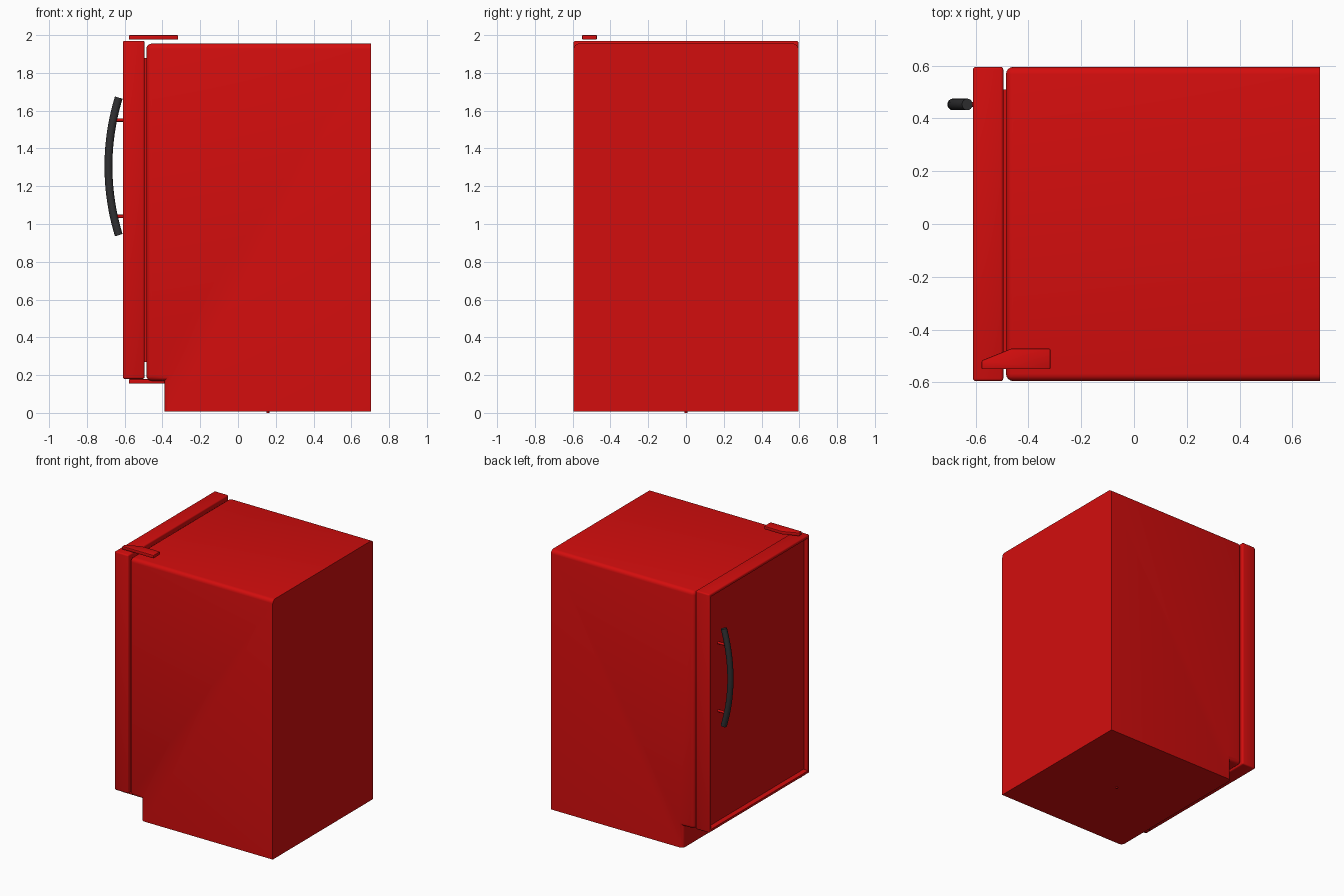
import bpy, bmesh, math
from mathutils import Matrix, Vector

cube = bpy.data.objects.get("Cube")
if cube:
    bpy.data.objects.remove(cube, do_unlink=True)


def material(name, rgb, rough):
    m = bpy.data.materials.new(name)
    m.use_nodes = True
    m.diffuse_color = (*rgb, 1)
    shader = m.node_tree.nodes["Principled BSDF"]
    shader.inputs["Base Color"].default_value = (*rgb, 1)
    shader.inputs["Roughness"].default_value = rough
    return m


RED = material("red enamel", (0.65, 0.004, 0.004), 0.5)
BLACK = material("dark handle grey", (0.03, 0.03, 0.032), 0.5)


def finish(bm, name, mat, smooth=True):
    bmesh.ops.recalc_face_normals(bm, faces=bm.faces)
    me = bpy.data.meshes.new(name)
    bm.to_mesh(me)
    bm.free()
    me.materials.append(mat)
    ob = bpy.data.objects.new(name, me)
    bpy.context.scene.collection.objects.link(ob)
    if smooth:
        bpy.ops.object.select_all(action="DESELECT")
        ob.select_set(True)
        bpy.context.view_layer.objects.active = ob
        bpy.ops.object.shade_smooth_by_angle(angle=math.radians(35))
    return ob


def bevel(bm, edges, width, segments):
    bmesh.ops.bevel(bm, geom=edges, offset=width, segments=segments,
                    profile=0.5, affect="EDGES", clamp_overlap=True)


def box(lo, hi):
    bm = bmesh.new()
    lo, hi = Vector(lo), Vector(hi)
    bmesh.ops.create_cube(bm, size=1)
    bmesh.ops.scale(bm, vec=hi - lo, verts=bm.verts)
    bmesh.ops.translate(bm, vec=(lo + hi) / 2, verts=bm.verts)
    return bm


def prism(points, direction):
    bm = bmesh.new()
    face = bm.faces.new([bm.verts.new(p) for p in points])
    out = bmesh.ops.extrude_face_region(bm, geom=[face])
    moved = [v for v in out["geom"] if isinstance(v, bmesh.types.BMVert)]
    bmesh.ops.translate(bm, vec=direction, verts=moved)
    bmesh.ops.recalc_face_normals(bm, faces=bm.faces)
    return bm


def rod(start, end, radius, name, mat):
    start, end = Vector(start), Vector(end)
    axis = end - start
    turn = axis.to_track_quat("Z", "Y").to_matrix().to_4x4()
    bm = bmesh.new()
    bmesh.ops.create_cone(bm, cap_ends=True, segments=12, radius1=radius,
                          radius2=radius, depth=axis.length,
                          matrix=Matrix.Translation((start + end) / 2) @ turn)
    return finish(bm, name, mat)


HALF = 0.595
BACK, FRONT, KICK = 0.705, -0.485, -0.39
FLOOR, STEP, TOP = 0.008, 0.17, 1.955

# Cabinet: stepped side profile with rounded front and top edges
outline = [(BACK, FLOOR), (KICK, FLOOR), (KICK, STEP),
           (FRONT, STEP), (FRONT, TOP), (BACK, TOP)]
bm = prism([(x, -HALF, z) for x, z in outline], (0, 2 * HALF, 0))
rounded = []
for e in bm.edges:
    a, b = (v.co for v in e.verts)
    mid = (a + b) / 2
    across = abs(a.y - b.y) > 0.1
    if across and mid.x < FRONT + 0.01:
        rounded.append(e)
    elif not across and mid.x < BACK - 0.01 and mid.z > FLOOR + 0.01:
        rounded.append(e)
bevel(bm, rounded, 0.028, 4)
finish(bm, "cabinet", RED)

# Levelling foot under the cabinet
rod((0.158, 0, 0), (0.158, 0, 0.02), 0.008, "foot", RED)

# Door: bevelled slab with a recessed outer panel
bm = box((-0.61, -HALF, 0.18), (-0.495, HALF, 1.97))
bevel(bm, bm.edges[:], 0.01, 3)
bm.normal_update()
panel = max((f for f in bm.faces if f.normal.x < -0.9), key=lambda f: f.calc_area())
bmesh.ops.inset_region(bm, faces=[panel], thickness=0.012, use_even_offset=True)
bmesh.ops.inset_region(bm, faces=[panel], thickness=0.012, depth=-0.025,
                       use_even_offset=True)
finish(bm, "door", RED)

# Seal between door and cabinet
finish(box((-0.5, -0.51, 0.27), (-0.48, 0.51, 1.88)), "door_seal", RED, False)

# Hinges: tapered plates above and below the door
for name, low, high, end in (("top_hinge", 1.976, 2.0, -0.317),
                             ("bottom_hinge", 0.155, 0.179, -0.38)):
    plan = [(-0.577, -0.55), (end, -0.55), (end, -0.472),
            (-0.465, -0.472), (-0.577, -0.517)]
    bm = prism([(x, y, low) for x, y in plan], (0, 0, high - low))
    bevel(bm, bm.edges[:], 0.004, 2)
    finish(bm, name, RED)

# Handle: round bar swept along a shallow arc
GRIP_Y, GRIP_Z, BEND, SWEEP, STEPS, SIDES = 0.453, 1.305, 1.24, 0.298, 20, 16
bm = bmesh.new()
rings = []
for i in range(STEPS + 1):
    t = SWEEP * (2 * i / STEPS - 1)
    ring = []
    for j in range(SIDES):
        a = math.tau * j / SIDES
        r = BEND + 0.021 * math.cos(a)
        ring.append(bm.verts.new((0.554 - r * math.cos(t),
                                  GRIP_Y + 0.022 * math.sin(a),
                                  GRIP_Z + r * math.sin(t))))
    rings.append(ring)
for lower, upper in zip(rings, rings[1:]):
    for j in range(SIDES):
        k = (j + 1) % SIDES
        bm.faces.new((lower[j], lower[k], upper[k], upper[j]))
bm.faces.new(rings[0])
bm.faces.new(rings[-1])
finish(bm, "handle", BLACK)

# Handle posts
for name, z in (("upper_handle_post", 1.55), ("lower_handle_post", 1.04)):
    rod((-0.655, GRIP_Y, z), (-0.575, GRIP_Y, z), 0.009, name, RED)
